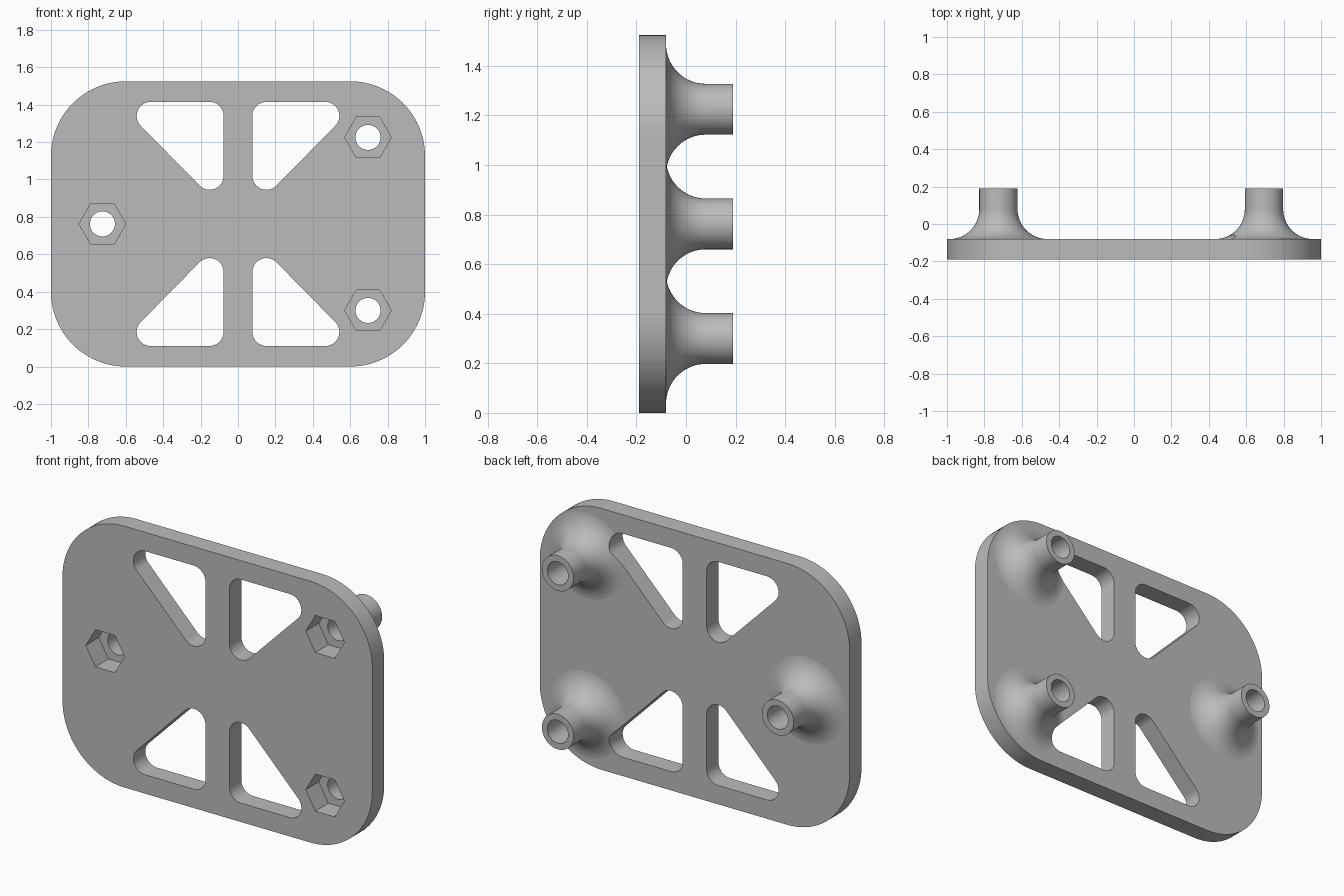
import bpy, bmesh
from math import pi, sin, cos

if "Cube" in bpy.data.objects:
    bpy.data.objects.remove(bpy.data.objects["Cube"])

Y0, Y1, Y2 = -0.19, -0.08, 0.19          # plate front, plate back, tube end
HEIGHT, CORNER = 1.525, 0.40
POSTS = [(-0.725, 0.7625), (0.695, 1.225), (0.695, 0.30)]
TUBE_R, HOLE_R, FILLET = 0.1025, 0.067, 0.16

grey = bpy.data.materials.new("plain grey")
grey.diffuse_color = (0.5, 0.5, 0.5, 1)
grey.use_nodes = True
grey.node_tree.nodes["Principled BSDF"].inputs["Base Color"].default_value = grey.diffuse_color


def finish(name, bm):
    bmesh.ops.recalc_face_normals(bm, faces=bm.faces)
    me = bpy.data.meshes.new(name)
    bm.to_mesh(me)
    bm.free()
    me.materials.append(grey)
    ob = bpy.data.objects.new(name, me)
    bpy.context.collection.objects.link(ob)
    return ob


def prism(name, outline, ya, yb):
    """Extrude an (x, z) outline along y."""
    bm = bmesh.new()
    face = bm.faces.new([bm.verts.new((x, ya, z)) for x, z in outline])
    ext = bmesh.ops.extrude_face_region(bm, geom=[face])["geom"]
    moved = [v for v in ext if isinstance(v, bmesh.types.BMVert)]
    bmesh.ops.translate(bm, verts=moved, vec=(0, yb - ya, 0))
    return finish(name, bm)


def arc(cx, cz, r, a0, a1, n):
    return [(cx + r * cos(a0 + (a1 - a0) * i / n),
             cz + r * sin(a0 + (a1 - a0) * i / n)) for i in range(n + 1)]


def circle(cx, cz, r, n):
    return arc(cx, cz, r, 0, 2 * pi, n)[:-1]


def lathe(name, cx, cz, profile, n=64):
    """Spin an (r, y) profile around a y-directed axis, capping both ends."""
    bm = bmesh.new()
    rings = [[bm.verts.new((x, y, z)) for x, z in circle(cx, cz, r, n)]
             for r, y in profile]
    for a, b in zip(rings, rings[1:]):
        for i in range(n):
            j = (i + 1) % n
            bm.faces.new((a[i], a[j], b[j], b[i]))
    bm.faces.new(rings[0])
    bm.faces.new(rings[-1])
    return finish(name, bm)


def boolean(target, other, op):
    mod = target.modifiers.new(other.name, "BOOLEAN")
    mod.operation, mod.object, mod.solver = op, other, "EXACT"
    other.hide_render = True
    helpers.append(other)


helpers = []

# Rounded plate
xc, zc = 1 - CORNER, HEIGHT / 2 - CORNER
outline = []
for k, (sx, sz) in enumerate([(1, 1), (-1, 1), (-1, -1), (1, -1)]):
    outline += arc(sx * xc, HEIGHT / 2 + sz * zc, CORNER,
                   k * pi / 2, (k + 1) * pi / 2, 24)
plate = prism("mounting_plate", outline, Y0, Y1)

# Flared posts on the back
flare = [(0.20, -0.12)]
flare += [(TUBE_R + FILLET - FILLET * sin(t * pi / 32),
           Y1 - 0.0005 + FILLET * (1 - cos(t * pi / 32))) for t in range(17)]
flare += [(TUBE_R, Y2)]
for x, z in POSTS:
    boolean(plate, lathe("post", x, z, flare), "UNION")

# Four rounded triangular windows, mirrored about the plate centre
R = 0.075
tri = (arc(0.152, 1.34, R, pi / 2, pi, 8) +
       arc(0.152, 1.02, R, pi, 7 * pi / 4, 12) +
       arc(0.467, 1.34, R, -pi / 4, pi / 2, 12))
for sx in (1, -1):
    for sz in (1, -1):
        pts = [(sx * x, HEIGHT / 2 + sz * (z - HEIGHT / 2)) for x, z in tri]
        boolean(plate, prism("window_cutter", pts, -0.4, 0.4), "DIFFERENCE")

# Bolt holes and hexagonal nut pockets
for x, z in POSTS:
    boolean(plate, prism("bolt_cutter", circle(x, z, HOLE_R, 40), -0.4, 0.4),
            "DIFFERENCE")
    boolean(plate, prism("nut_cutter", circle(x, z, 0.125, 6), -0.4, Y0 + 0.12),
            "DIFFERENCE")

# Bake the cuts, drop the helpers, and smooth the curved faces
deps = bpy.context.evaluated_depsgraph_get()
baked = bpy.data.meshes.new_from_object(plate.evaluated_get(deps))
plate.modifiers.clear()
plate.data = baked
for ob in helpers:
    bpy.data.objects.remove(ob)
bpy.context.view_layer.objects.active = plate
plate.select_set(True)
bpy.ops.object.shade_smooth_by_angle(angle=0.5)
plate.modifiers.new("even shading", "WEIGHTED_NORMAL").keep_sharp = True
